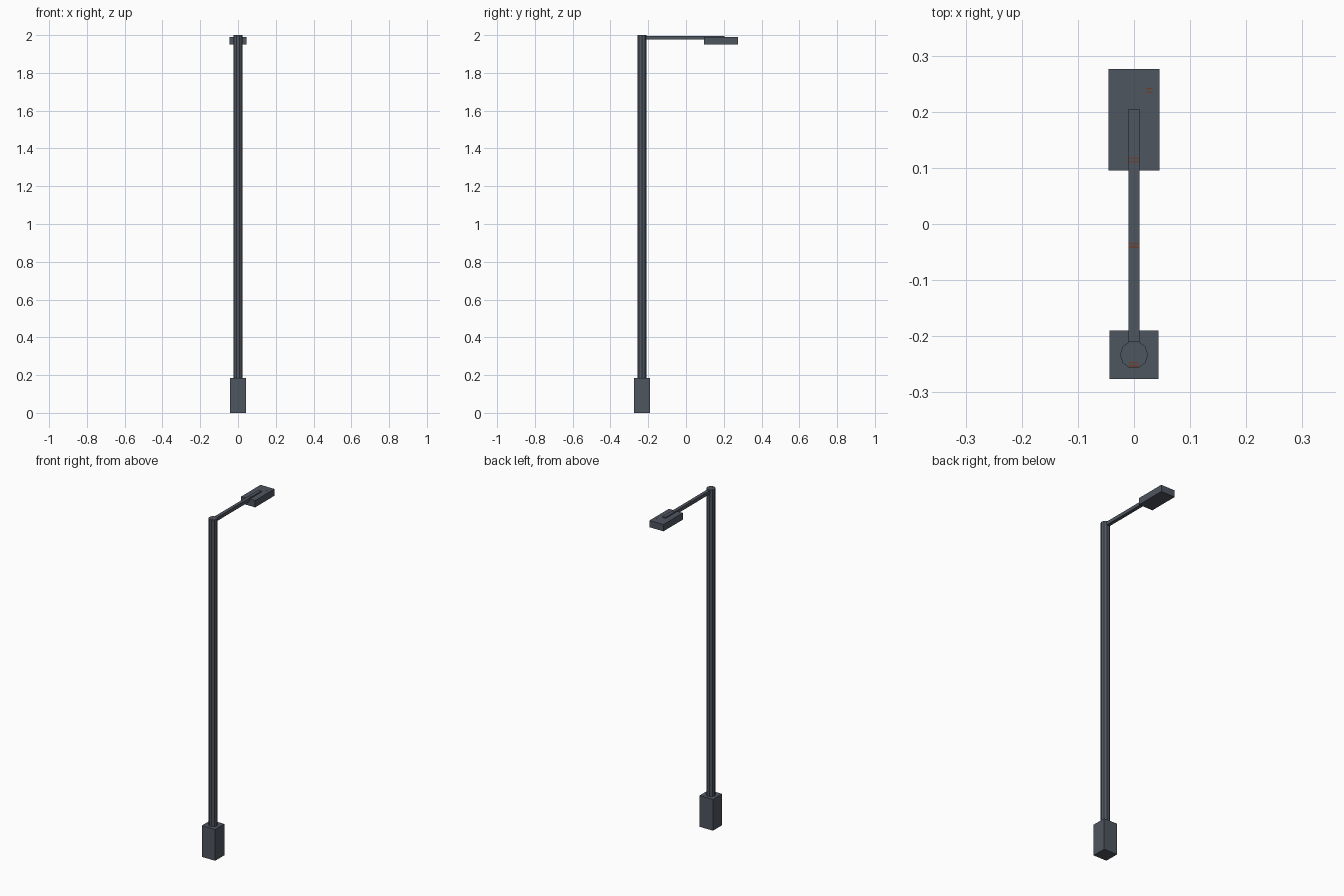
import bpy, math

if "Cube" in bpy.data.objects:
    bpy.data.objects.remove(bpy.data.objects["Cube"])

def material(name, rgb):
    m = bpy.data.materials.new(name)
    m.diffuse_color = (*rgb, 1)
    m.use_nodes = True
    m.node_tree.nodes["Principled BSDF"].inputs["Base Color"].default_value = m.diffuse_color
    return m

steel = material("dark_grey_steel", (0.078, 0.093, 0.117))
rust = material("rust_brown", (0.15, 0.055, 0.03))

def box(name, x, y, z, mat=steel):
    """Box spanning the given (min, max) ranges."""
    r = (x, y, z)
    bpy.ops.mesh.primitive_cube_add(size=1, location=[(a + b) / 2 for a, b in r])
    o = bpy.context.object
    o.name = name
    o.scale = [b - a for a, b in r]
    bpy.ops.object.transform_apply(location=False, rotation=False, scale=True)
    o.data.materials.append(mat)
    return o

POLE_Y = -0.233

# Square footing
box("base", (-0.0435, 0.0435), (-0.276, -0.190), (0, 0.185))

# Ten-sided pole with corners on the x axis
bpy.ops.mesh.primitive_cylinder_add(vertices=10, radius=0.025, depth=1.815,
                                    location=(0, POLE_Y, 1.0925),
                                    rotation=(0, 0, math.pi / 2))
pole = bpy.context.object
pole.name = "pole"
pole.data.materials.append(steel)

# Horizontal arm and flat lamp head
box("arm", (-0.01, 0.01), (POLE_Y, 0.205), (1.976, 1.996))
box("lamp_head", (-0.0455, 0.0455), (0.095, 0.276), (1.950, 1.990))

# Small rust flecks: pairs of very thin strips on the upper faces
for i, (x, y, w, top) in enumerate([(0, 0.114, 0.018, 1.996), (0, -0.038, 0.018, 1.996),
                                    (0.027, 0.238, 0.012, 1.990), (0, -0.25, 0.018, 2.0)]):
    for k in (-1, 1):
        cy = y + k * 0.003
        box(f"rust_fleck_{i}", (x - w / 2, x + w / 2), (cy - 0.0015, cy + 0.0015),
            (top - 0.001, top + 0.0004), rust)
